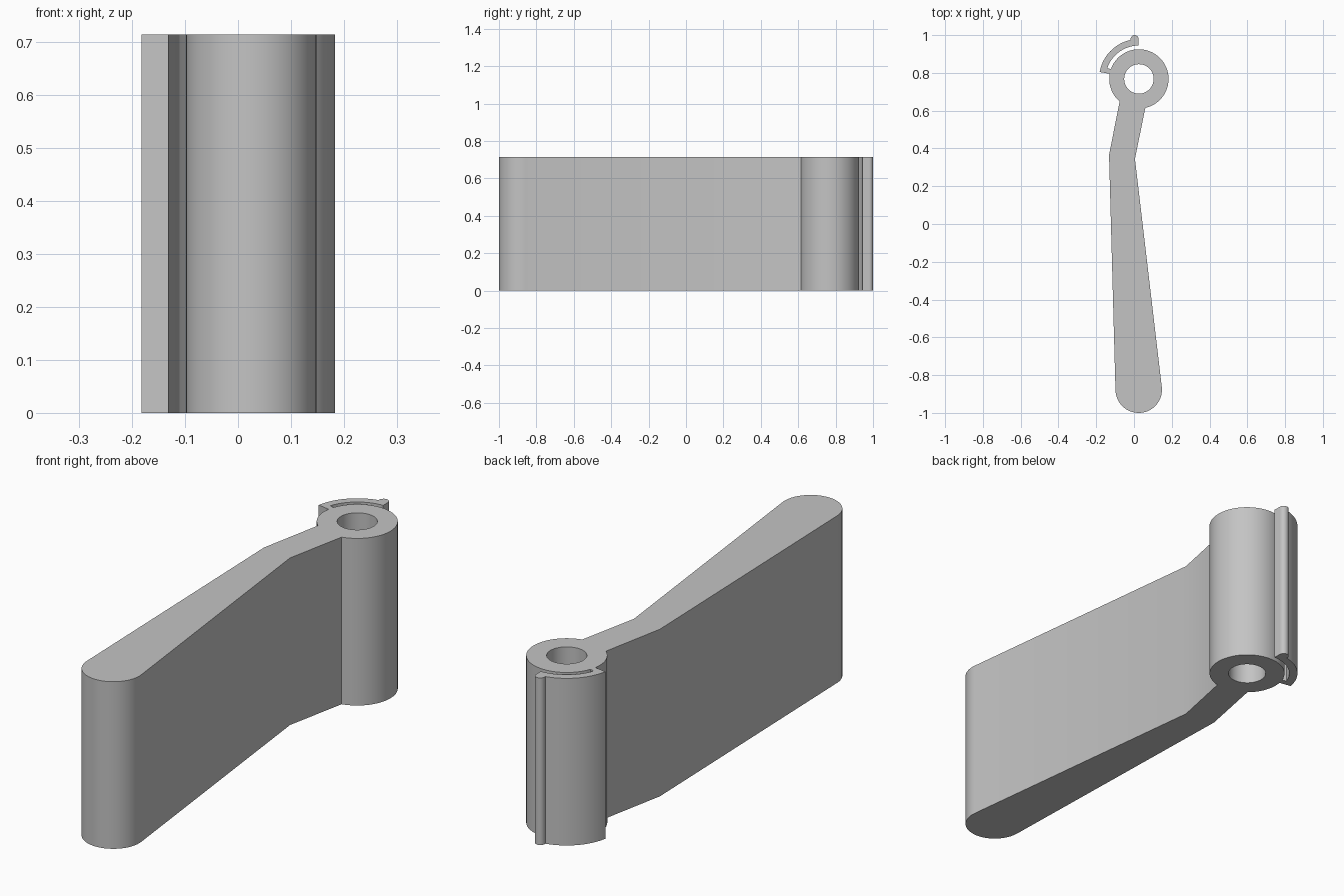
import bpy
import bmesh
from math import cos, sin, radians

if "Cube" in bpy.data.objects:
    bpy.data.objects.remove(bpy.data.objects["Cube"], do_unlink=True)

HEIGHT = 0.714
HUB = (0.026, 0.768)
HUB_R, BORE_R = 0.157, 0.078
CLIP_IN, CLIP_OUT = 0.177, 0.211
TIP, TIP_R = (0.025, -0.877), 0.123
BEAD, BEAD_R = (0.003, 0.979), 0.021


def arc(center, radius, start, end, steps):
    """Points along an arc, angles in degrees."""
    angles = [radians(start + (end - start) * i / steps) for i in range(steps + 1)]
    return [(center[0] + radius * cos(a), center[1] + radius * sin(a)) for a in angles]


# Outline, counter-clockwise: rounded tip, arm, hub, spring clip, arm
outline = arc(TIP, TIP_R, 181.6, 366.7, 40)
outline += [(0.005, 0.345)]
outline += arc(HUB, HUB_R, -77.5, 161, 56)
outline += arc(HUB, CLIP_IN, 161, 90.5, 20)
outline += arc(BEAD, BEAD_R, 0, 190, 16)
outline += arc(HUB, CLIP_OUT, 102, 170, 20)
outline += arc(HUB, HUB_R, 170, 229.4, 14)
outline += [(-0.132, 0.365)]
bore = arc(HUB, BORE_R, 0, 352.5, 47)

# Fill the profile around the bore and extrude it upwards
bm = bmesh.new()
for loop in (outline, bore):
    verts = [bm.verts.new((x, y, 0)) for x, y in loop]
    for i, v in enumerate(verts):
        bm.edges.new((verts[i - 1], v))
bmesh.ops.triangle_fill(bm, use_beauty=True, use_dissolve=False, edges=bm.edges[:])
top = bmesh.ops.extrude_face_region(bm, geom=bm.faces[:], use_keep_orig=True)
moved = [g for g in top["geom"] if isinstance(g, bmesh.types.BMVert)]
bmesh.ops.translate(bm, verts=moved, vec=(0, 0, HEIGHT))
bmesh.ops.recalc_face_normals(bm, faces=bm.faces[:])

mesh = bpy.data.meshes.new("lever_arm")
bm.to_mesh(mesh)
bm.free()
lever = bpy.data.objects.new("lever_arm", mesh)
bpy.context.collection.objects.link(lever)

# Plain grey finish
grey = bpy.data.materials.new("light_grey")
grey.use_nodes = True
color = (0.55, 0.55, 0.55, 1)
grey.diffuse_color = color
grey.node_tree.nodes["Principled BSDF"].inputs["Base Color"].default_value = color
mesh.materials.append(grey)

# Smooth the curved walls, keep the profile edges sharp
bpy.ops.object.select_all(action="DESELECT")
lever.select_set(True)
bpy.context.view_layer.objects.active = lever
bpy.ops.object.shade_smooth_by_angle(angle=radians(20))
